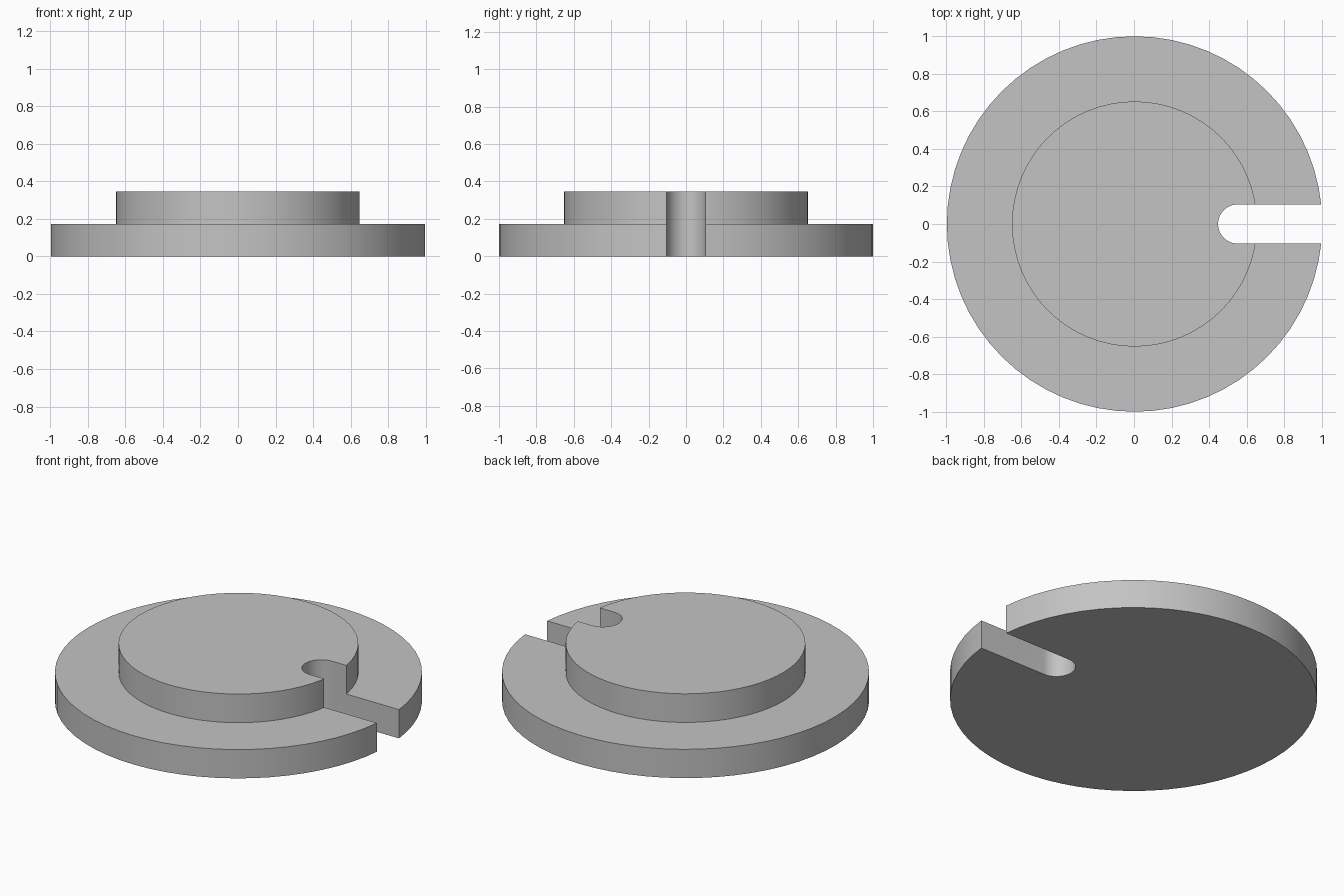
import bpy, bmesh, math

cube = bpy.data.objects.get("Cube")
if cube:
    bpy.data.objects.remove(cube, do_unlink=True)

CENTRE_X = 0.003
FLANGE_R, BOSS_R = 1.0, 0.653
FLANGE_TOP, BOSS_TOP = 0.173, 0.345
SLOT_R, SLOT_X = 0.105, 0.553
SEGMENTS = 64


def mesh_object(name, bm):
    bmesh.ops.recalc_face_normals(bm, faces=bm.faces)
    mesh = bpy.data.meshes.new(name)
    bm.to_mesh(mesh)
    bm.free()
    obj = bpy.data.objects.new(name, mesh)
    bpy.context.collection.objects.link(obj)
    return obj


def ring(bm, radius, z):
    return [bm.verts.new((CENTRE_X + radius * math.cos(a), radius * math.sin(a), z))
            for a in (math.tau * i / SEGMENTS for i in range(SEGMENTS))]


# Stepped disc: wide flange with a raised boss, one closed solid
bm = bmesh.new()
profile = [(FLANGE_R, 0), (FLANGE_R, FLANGE_TOP), (BOSS_R, FLANGE_TOP), (BOSS_R, BOSS_TOP)]
rings = [ring(bm, r, z) for r, z in profile]
for low, high in zip(rings, rings[1:]):
    for i in range(SEGMENTS):
        j = (i + 1) % SEGMENTS
        bm.faces.new((low[i], low[j], high[j], high[i]))
bm.faces.new(rings[0])
bm.faces.new(rings[-1])
disc = mesh_object("slotted_stepped_disc", bm)

# Round-ended slot cutter, open at the +x rim
bm = bmesh.new()
steps = 24
outline = [(1.2, SLOT_R)]
for i in range(steps + 1):
    a = math.pi / 2 + math.pi * i / steps
    outline.append((SLOT_X + SLOT_R * math.cos(a), SLOT_R * math.sin(a)))
outline.append((1.2, -SLOT_R))
base = bm.faces.new([bm.verts.new((x, y, -0.2)) for x, y in outline])
top = bmesh.ops.extrude_face_region(bm, geom=[base])["geom"]
bmesh.ops.translate(bm, vec=(0, 0, 1),
                    verts=[v for v in top if isinstance(v, bmesh.types.BMVert)])
cutter = mesh_object("slot_cutter", bm)
cutter.hide_render = True

# Cut the slot through both steps
cut = disc.modifiers.new("slot", "BOOLEAN")
cut.operation = "DIFFERENCE"
cut.solver = "EXACT"
cut.object = cutter
bpy.ops.object.select_all(action="DESELECT")
disc.select_set(True)
bpy.context.view_layer.objects.active = disc
bpy.ops.object.modifier_apply(modifier=cut.name)
bpy.data.objects.remove(cutter, do_unlink=True)

# Plain grey finish
grey = bpy.data.materials.new("plain_grey")
grey.use_nodes = True
colour = (0.55, 0.55, 0.55, 1)
grey.diffuse_color = colour
grey.node_tree.nodes["Principled BSDF"].inputs["Base Color"].default_value = colour
disc.data.materials.clear()
disc.data.materials.append(grey)
bpy.ops.object.shade_smooth_by_angle(angle=math.radians(30))
